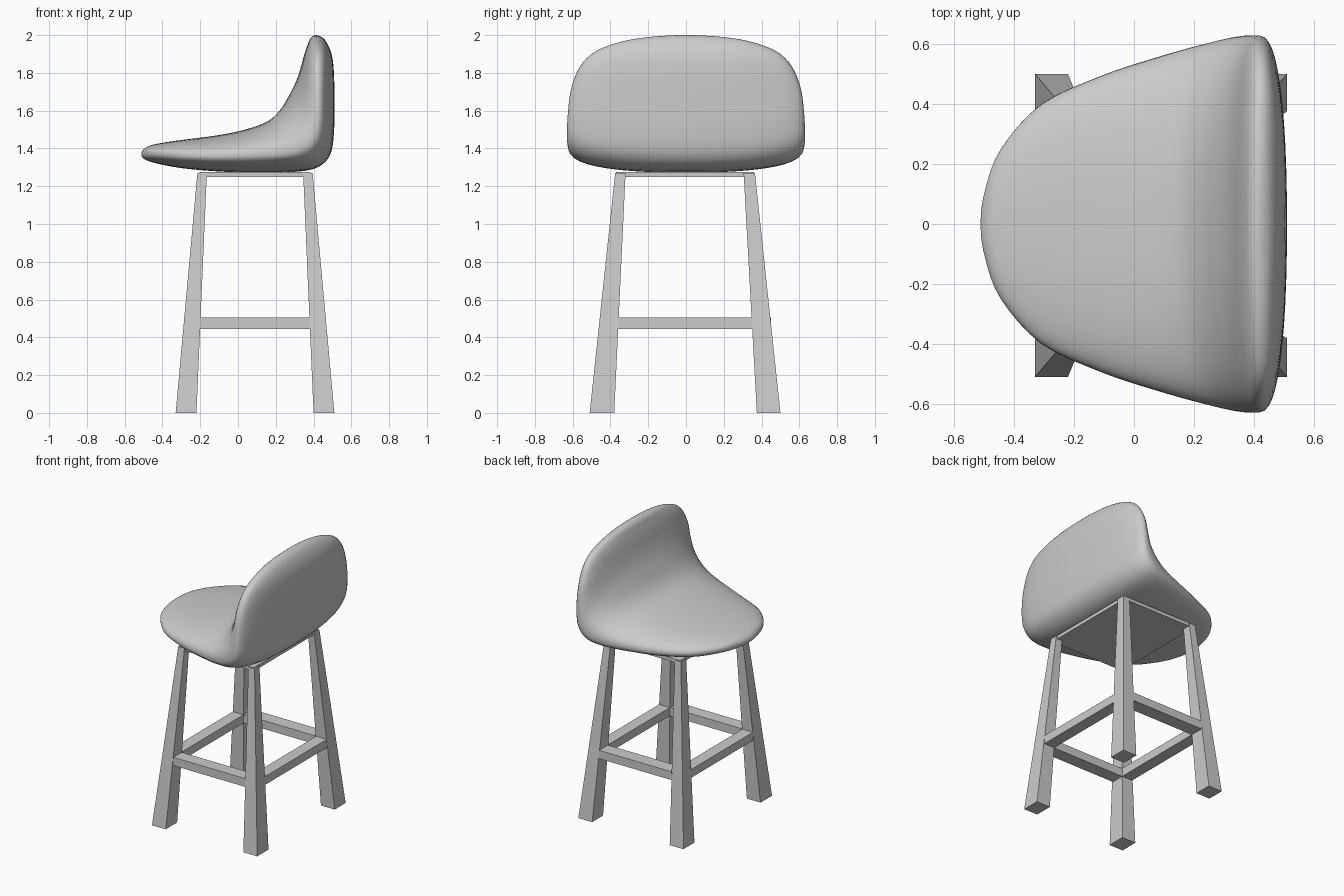
import bpy, bmesh, math

if "Cube" in bpy.data.objects:
    bpy.data.objects.remove(bpy.data.objects["Cube"])

# ---------- helpers ----------
def add_object(name, bm):
    bmesh.ops.recalc_face_normals(bm, faces=bm.faces[:])
    me = bpy.data.meshes.new(name)
    bm.to_mesh(me)
    bm.free()
    ob = bpy.data.objects.new(name, me)
    bpy.context.collection.objects.link(ob)
    return ob

def tapered_box(name, bottom, top, z0, z1):
    """bottom / top are (x0, x1, y0, y1) rectangles."""
    bm = bmesh.new()
    rings = []
    for (x0, x1, y0, y1), z in ((bottom, z0), (top, z1)):
        rings.append([bm.verts.new((x, y, z))
                      for x, y in ((x0, y0), (x1, y0), (x1, y1), (x0, y1))])
    lo, hi = rings
    bm.faces.new(lo[::-1])
    bm.faces.new(hi)
    for i in range(4):
        j = (i + 1) % 4
        bm.faces.new((lo[i], lo[j], hi[j], hi[i]))
    return add_object(name, bm)

def catmull(a, b, c, d, t):
    return [0.5 * (2*q + (r-p)*t + (2*p-5*q+4*r-s)*t*t + (3*q-p-3*r+s)*t**3)
            for p, q, r, s in zip(a, b, c, d)]

# ---------- legs, footrest bars and mounting plate ----------
leg_x = {"front": ((-0.33, -0.22), (-0.215, -0.165)),
         "back": ((0.40, 0.51), (0.345, 0.395))}
leg_y = {"right": ((-0.51, -0.38), (-0.375, -0.32)),
         "left": ((0.375, 0.50), (0.305, 0.365))}
for fx, (xb, xt) in leg_x.items():
    for fy, (yb, yt) in leg_y.items():
        tapered_box(f"{fx}_{fy}_leg", xb + yb, xt + yt, 0, 1.27)

bar_x = {"front": (-0.285, -0.20), "back": (0.38, 0.465)}
bar_y = {"right": (-0.455, -0.36), "left": (0.35, 0.45)}
for side, r in bar_x.items():
    rect = r + (-0.36, 0.35)
    tapered_box(f"{side}_footrest_bar", rect, rect, 0.445, 0.505)
for side, r in bar_y.items():
    rect = (-0.20, 0.38) + r
    tapered_box(f"{side}_footrest_bar", rect, rect, 0.445, 0.505)
plate = (-0.205, 0.385, -0.37, 0.36)
tapered_box("mounting_plate", plate, plate, 1.25, 1.275)

# ---------- seat shell: rings lofted from the front lip up to the back's top ----------
# outer x, outer z, inner x, inner z, half width, position of the rim between them
stations = [
    (-0.512, 1.37, -0.512, 1.37, 0.0, 0.5),
    (-0.498, 1.345, -0.498, 1.397, 0.11, 0.5),
    (-0.44, 1.323, -0.45, 1.42, 0.25, 0.48),
    (-0.30, 1.296, -0.32, 1.442, 0.40, 0.45),
    (-0.10, 1.278, -0.12, 1.468, 0.495, 0.42),
    (0.10, 1.272, 0.03, 1.498, 0.555, 0.40),
    (0.28, 1.275, 0.15, 1.54, 0.60, 0.37),
    (0.41, 1.295, 0.22, 1.60, 0.625, 0.36),
    (0.485, 1.36, 0.27, 1.68, 0.63, 0.37),
    (0.508, 1.48, 0.305, 1.75, 0.625, 0.41),
    (0.51, 1.65, 0.33, 1.82, 0.605, 0.46),
    (0.508, 1.80, 0.35, 1.895, 0.55, 0.49),
    (0.495, 1.90, 0.368, 1.948, 0.455, 0.5),
    (0.46, 1.975, 0.385, 1.985, 0.27, 0.5),
    (0.415, 2.0, 0.415, 2.0, 0.0, 0.5),
]

def ghost(s):  # continuation of the shell past a closed end
    return (s[2], s[3], s[0], s[1], -s[4], 1 - s[5])

pts = [ghost(stations[1])] + stations + [ghost(stations[-2])]
SEG, SUB, EXP = 48, 4, 0.87
bm = bmesh.new()
rings = []
count = len(stations) - 1
for i in range(count):
    for k in range(SUB):
        if i == 0 and k == 0:
            continue
        ox, oz, ix, iz, w, rim = catmull(*pts[i:i + 4], k / SUB)
        ring = []
        for n in range(SEG):
            a = 2 * math.pi * n / SEG
            c, s = math.cos(a), math.sin(a)
            y = w * math.copysign(abs(c) ** EXP, c)
            h = math.copysign(abs(s) ** EXP, s)
            f = rim + h * ((1 - rim) if h > 0 else rim)
            ring.append(bm.verts.new((ox + (ix - ox) * f, y, oz + (iz - oz) * f)))
        rings.append(ring)
for r0, r1 in zip(rings, rings[1:]):
    for n in range(SEG):
        m = (n + 1) % SEG
        bm.faces.new((r0[n], r0[m], r1[m], r1[n]))
for s, ring in ((stations[0], rings[0]), (stations[-1], rings[-1])):
    tip = bm.verts.new((s[0], 0, s[1]))
    for n in range(SEG):
        bm.faces.new((tip, ring[n], ring[(n + 1) % SEG]))
seat = add_object("seat_shell", bm)
for p in seat.data.polygons:
    p.use_smooth = True
